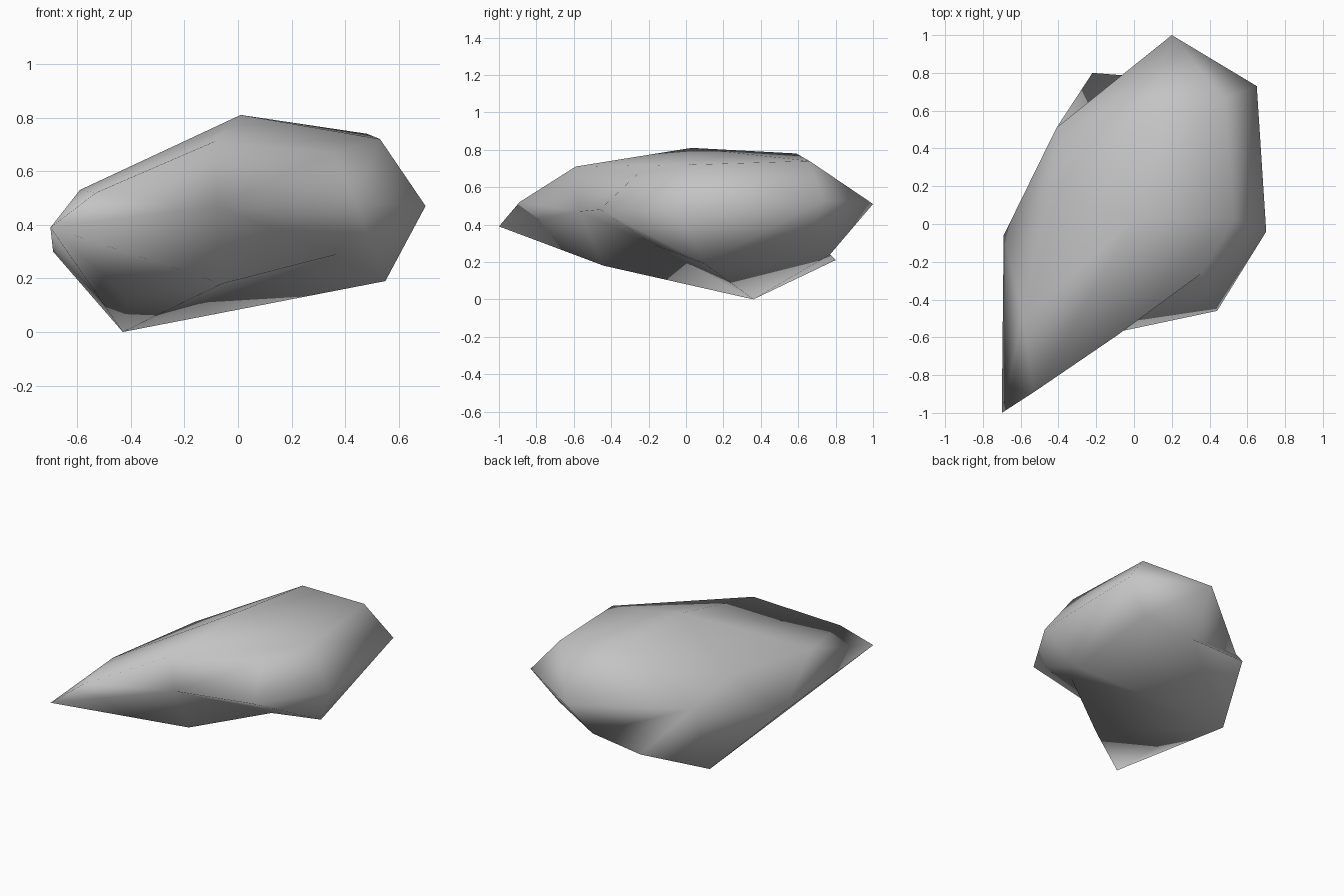
import bpy
import bmesh
from mathutils import Vector

default_cube = bpy.data.objects.get("Cube")
if default_cube:
    bpy.data.objects.remove(default_cube, do_unlink=True)

# One plain stone colour
stone_grey = bpy.data.materials.new("stone_grey")
stone_grey.use_nodes = True
colour = (0.55, 0.55, 0.55, 1.0)
stone_grey.diffuse_color = colour
shader = next(n for n in stone_grey.node_tree.nodes if n.type == "BSDF_PRINCIPLED")
shader.inputs["Base Color"].default_value = colour

# Corners of the rock, in hundredths of a unit
corners = {
    # upper ridge, from the pointed end to the broad end
    "tip": (-70, -100, 39), "tip_shoulder": (-53, -89, 52),
    "front_ridge": (-9, -59, 71), "ridge_end": (36, -26, 67),
    "left_crest": (53, 3, 72), "peak": (1, 3, 81),
    "rear_crest": (7, 59, 78), "rear_left_crest": (48, 66, 74),
    # waist
    "front_left": (44, -46, 48), "left": (70, -4, 47),
    "rear_left": (65, 73, 53), "rear": (20, 100, 51),
    "rear_right": (-41, 51, 46), "right_crest": (-44, 17, 56),
    "right_shoulder": (-59, -49, 53), "right": (-69, -6, 30),
    # underside
    "front_keel": (-6, -44, 18), "left_keel": (55, 10, 19),
    "rear_left_keel": (48, 67, 33), "rear_keel": (16, 77, 24),
    "rear_right_keel": (-22, 80, 21), "foot": (-43, 36, 0),
    "right_keel": (-41, -14, 13),
}


def dent(bm, point, rim):
    """Replace the faces spanned by the rim corners with a fan to an inner point."""
    doomed = [f for f in bm.faces if all(v in rim for v in f.verts)]
    border = [e.verts[:] for e in bm.edges
              if sum(f in doomed for f in e.link_faces) == 1]
    bmesh.ops.delete(bm, geom=doomed, context="FACES")
    centre = bm.verts.new(Vector(point) / 100)
    for a, b in border:
        bm.faces.new((a, b, centre))
    return centre


# Wrap a faceted skin around the corners
bm = bmesh.new()
vert = {name: bm.verts.new(Vector(p) / 100) for name, p in corners.items()}
bmesh.ops.convex_hull(bm, input=bm.verts[:])

# Fold the skin inward under the rear right edge
fold = bm.edges.get((vert["rear"], vert["rear_right_keel"]))
if fold:
    bmesh.ops.rotate_edges(bm, edges=[fold])

# Hollow below the front ridge, then another along the front lower edge
ridge_rim = ["tip", "tip_shoulder", "front_ridge", "ridge_end", "front_left", "front_keel"]
vert["hollow"] = dent(bm, (-8, -57, 47), [vert[name] for name in ridge_rim])
lower_rim = ["hollow", "front_left", "front_keel", "left_keel", "foot"]
dent(bm, (37, -17, 29), [vert[name] for name in lower_rim])

# Tidy up and shade smooth
loose = [v for v in bm.verts if not v.link_faces]
bmesh.ops.delete(bm, geom=loose, context="VERTS")
bmesh.ops.recalc_face_normals(bm, faces=bm.faces[:])
for face in bm.faces:
    face.smooth = True

mesh = bpy.data.meshes.new("rock")
bm.to_mesh(mesh)
bm.free()
mesh.materials.append(stone_grey)
rock = bpy.data.objects.new("rock", mesh)
bpy.context.collection.objects.link(rock)
